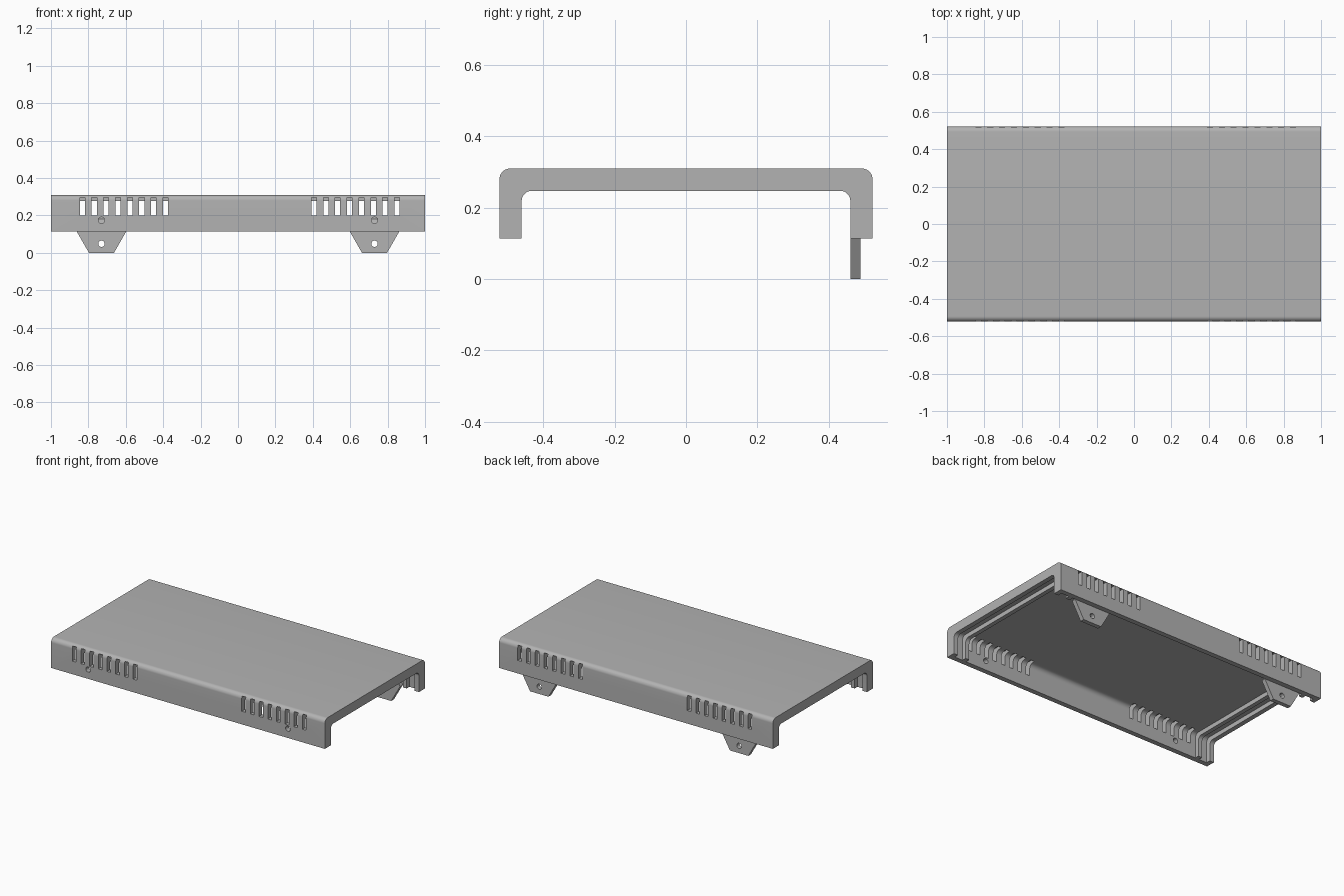
import bpy, bmesh, math

if "Cube" in bpy.data.objects:
    bpy.data.objects.remove(bpy.data.objects["Cube"])

grey = bpy.data.materials.new("plastic_grey")
grey.diffuse_color = (0.45, 0.45, 0.45, 1)
grey.use_nodes = True
grey.node_tree.nodes["Principled BSDF"].inputs["Base Color"].default_value = grey.diffuse_color

Y, TOP, EDGE = 0.522, 0.309, 0.113      # half width, top and lower edge of the shell
THICK, WALL = 0.062, 0.033              # rim and plain wall thickness


def make(name, bm):
    bmesh.ops.recalc_face_normals(bm, faces=bm.faces)
    mesh = bpy.data.meshes.new(name)
    bm.to_mesh(mesh)
    bm.free()
    mesh.materials.append(grey)
    ob = bpy.data.objects.new(name, mesh)
    bpy.context.collection.objects.link(ob)
    return ob


def loft(bm, ring_a, ring_b):
    """Solid between two matching rings of points."""
    a = [bm.verts.new(p) for p in ring_a]
    b = [bm.verts.new(p) for p in ring_b]
    n = len(a)
    bm.faces.new(a)
    bm.faces.new(b[::-1])
    for i in range(n):
        bm.faces.new((a[i], b[i], b[(i + 1) % n], a[(i + 1) % n]))


def arch(bm, x0, x1, half, low, high, r=0.029, seg=10):
    """Bar along x with two rounded upper edges."""
    pts = [(-half, low), (half, low)]
    for side in (0, 1):
        for i in range(seg + 1):
            t = math.pi / 2 * (side + i / seg)
            cy = (half - r) * (1 - 2 * side)
            pts.append((cy + r * math.cos(t), high - r + r * math.sin(t)))
    loft(bm, [(x0, y, z) for y, z in pts], [(x1, y, z) for y, z in pts])


def box(bm, x0, x1, y0, y1, z0, z1):
    ring = [(x0, z0), (x1, z0), (x1, z1), (x0, z1)]
    loft(bm, [(x, y0, z) for x, z in ring], [(x, y1, z) for x, z in ring])


def pin(bm, x, z, y0, y1, r=0.017, n=24):
    ring = [(x + r * math.cos(2 * math.pi * i / n),
             z + r * math.sin(2 * math.pi * i / n)) for i in range(n)]
    loft(bm, [(a, y0, b) for a, b in ring], [(a, y1, b) for a, b in ring])


def cut(ob, bm):
    cutter = make("cutter", bm)
    mod = ob.modifiers.new("cut", 'BOOLEAN')
    mod.operation, mod.solver, mod.object = 'DIFFERENCE', 'EXACT', cutter
    bpy.context.view_layer.objects.active = ob
    bpy.ops.object.modifier_apply(modifier=mod.name)
    bpy.data.objects.remove(cutter)


def smooth(ob):
    bpy.ops.object.select_all(action='DESELECT')
    ob.select_set(True)
    bpy.context.view_layer.objects.active = ob
    bpy.ops.object.shade_smooth_by_angle(angle=math.radians(30))


# Cover shell: solid bar with rounded upper edges
bm = bmesh.new()
arch(bm, -1, 1, Y, EDGE, TOP)
shell = make("cover_shell", bm)

# Open channel through both ends
bm = bmesh.new()
arch(bm, -1.1, 1.1, Y - THICK, -0.1, TOP - THICK)
cut(shell, bm)

# Wider hollow in the middle and panel grooves near the ends, leaving rims and rails
bm = bmesh.new()
for x0, x1 in ((-0.969, -0.91), (-0.882, 0.882), (0.91, 0.969)):
    arch(bm, x0, x1, Y - WALL, -0.05, TOP - WALL)
cut(shell, bm)

# Vent slots in both long walls, screw holes in the front wall
bm = bmesh.new()
for start in (-0.832, 0.406):
    for i in range(8):
        x = start + 0.0635 * i
        for y0, y1 in ((-0.6, -0.445), (0.445, 0.6)):
            box(bm, x - 0.0135, x + 0.0135, y0, y1, 0.199, 0.297)
for x in (-0.73, 0.73):
    pin(bm, x, 0.174, -0.6, -0.45)
cut(shell, bm)
smooth(shell)

# Fixing tabs on the inside of the back wall, with sloped tops and a screw hole
for name, cx in (("left_tab", -0.73), ("right_tab", 0.73)):
    rings = []
    for y, top in ((0.46, 0.153), (0.4885, 0.182)):
        w = 0.132 - (top - EDGE) * 0.577
        half = [(0.067, 0), (0.132, EDGE), (w, top)]
        pts = half + [(-x, z) for x, z in half[::-1]]
        rings.append([(cx + x, y, z) for x, z in pts])
    bm = bmesh.new()
    loft(bm, *rings)
    tab = make(name, bm)
    bm = bmesh.new()
    pin(bm, cx, 0.048, 0.4, 0.6)
    cut(tab, bm)
    smooth(tab)
